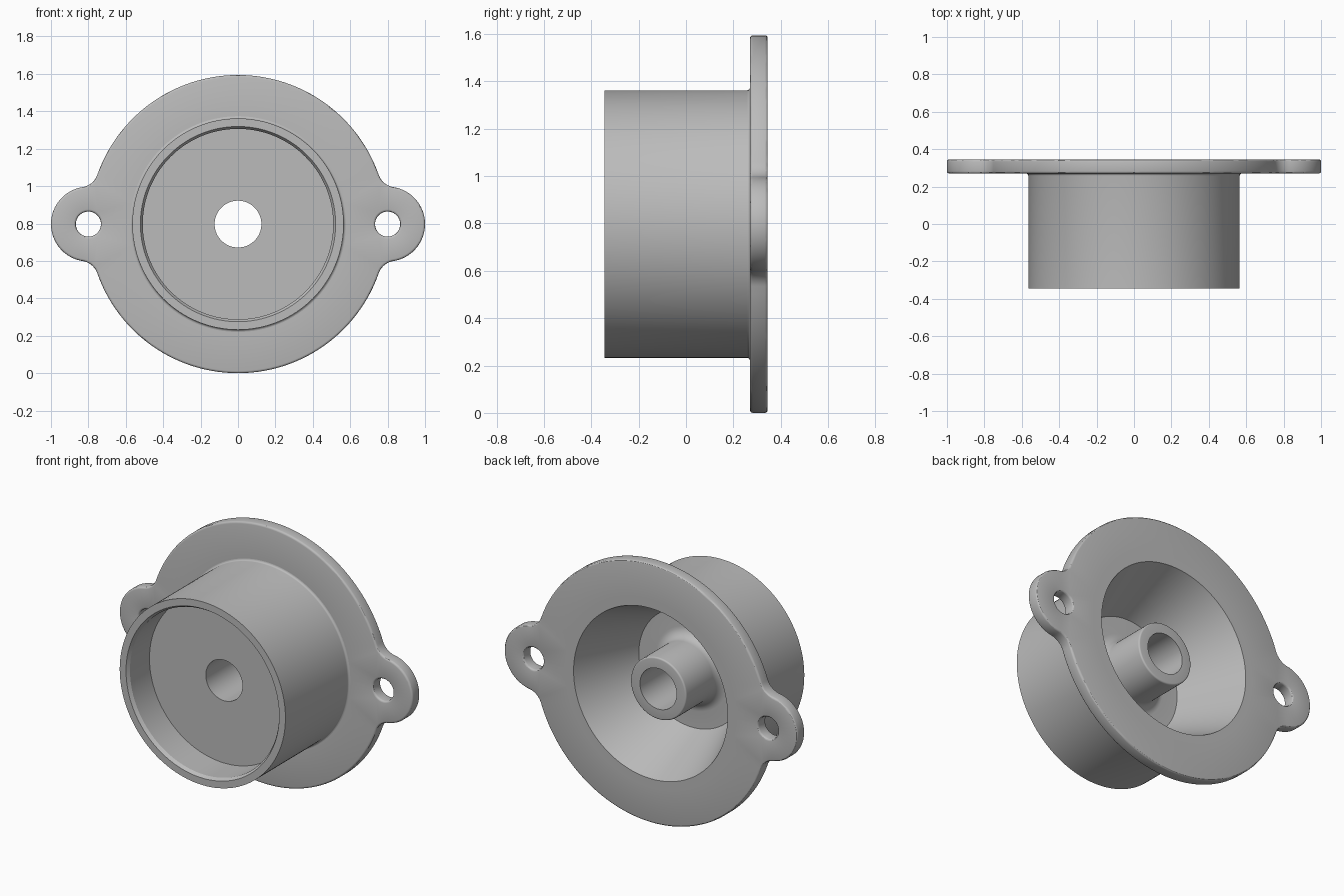
import bpy, bmesh
from math import sin, cos, pi, atan2, sqrt
from mathutils import Matrix

cube = bpy.data.objects.get("Cube")
if cube:
    bpy.data.objects.remove(cube)

SEG = 128
CENTRE_Z = 0.797
FRONT, FLANGE, BACK = -0.345, 0.27, 0.345   # depths along y
SEAM = 0.577                                # flange meets housing here

metal = bpy.data.materials.new("grey_metal")
metal.use_nodes = True
grey = (0.5, 0.5, 0.5, 1)
metal.diffuse_color = grey
metal.node_tree.nodes["Principled BSDF"].inputs["Base Color"].default_value = grey


def arc(cx, cy, r, a0, a1, n):
    return [(cx + r * cos(a0 + (a1 - a0) * i / n),
             cy + r * sin(a0 + (a1 - a0) * i / n)) for i in range(n + 1)]


def finish(bm, name):
    bmesh.ops.recalc_face_normals(bm, faces=bm.faces)
    mesh = bpy.data.meshes.new(name)
    bm.to_mesh(mesh)
    bm.free()
    mesh.materials.append(metal)
    ob = bpy.data.objects.new(name, mesh)
    ob.location.z = CENTRE_Z
    bpy.context.collection.objects.link(ob)
    bpy.ops.object.select_all(action='DESELECT')
    ob.select_set(True)
    bpy.context.view_layer.objects.active = ob
    bpy.ops.object.shade_smooth_by_angle(angle=pi / 6)


def make_housing():
    # turned section (radius, depth): cup, front recess, bore, boss, rear cone
    f = 0.012
    section = arc(SEAM, FLANGE - f, f, pi / 2, pi, 4)
    section += [(0.565, FRONT), (0.522, FRONT), (0.509, FRONT + 0.02),
                (0.509, -0.135), (0.125, -0.135), (0.125, 0.27)]
    section += arc(0.18, 0.26, 0.01, pi / 2, 0, 4)
    section += arc(0.255, 0.01, 0.065, pi, 1.5 * pi, 8)
    section += [(0.36, -0.055), (0.525, BACK), (SEAM, BACK)]
    bm = bmesh.new()
    verts = [bm.verts.new((r, y, 0)) for r, y in section]
    edges = [bm.edges.new(pair) for pair in zip(verts, verts[1:])]
    bmesh.ops.spin(bm, geom=verts + edges, cent=(0, 0, 0), axis=(0, 1, 0),
                   angle=2 * pi, steps=SEG, use_merge=True)
    bmesh.ops.remove_doubles(bm, verts=bm.verts, dist=1e-5)
    finish(bm, "housing")


def flange_outline():
    # disc and two lugs joined by tangent fillets
    disc, lug, lug_x, fil = 0.797, 0.2, 0.8, 0.1
    fx = ((disc + fil) ** 2 - (lug + fil) ** 2 + lug_x ** 2) / (2 * lug_x)
    fz = sqrt((disc + fil) ** 2 - fx ** 2)
    a_disc, a_lug = atan2(fz, fx), atan2(fz, fx - lug_x)
    quarter = arc(lug_x, 0, lug, 0, a_lug, 20)
    quarter += arc(fx, fz, fil, a_lug - pi, a_disc - pi, 12)[1:]
    quarter += arc(0, 0, disc, a_disc, pi / 2, 28)[1:]
    half = quarter + [(-x, z) for x, z in reversed(quarter[:-1])]
    return half + [(x, -z) for x, z in reversed(half[1:-1])]


def make_flange():
    bm = bmesh.new()
    loops = [flange_outline(), arc(0, 0, SEAM, 0, 2 * pi, SEG)[:-1]]
    loops += [arc(s * 0.8, 0, 0.067, 0, 2 * pi, 40)[:-1] for s in (-1, 1)]
    edges = []
    for loop in loops:
        verts = [bm.verts.new((x, FLANGE, z)) for x, z in loop]
        edges += [bm.edges.new((v, verts[i - 1])) for i, v in enumerate(verts)]
    bmesh.ops.triangle_fill(bm, edges=edges, use_beauty=True)
    made = bmesh.ops.extrude_face_region(bm, geom=bm.faces[:], use_keep_orig=True)
    moved = [g for g in made["geom"] if isinstance(g, bmesh.types.BMVert)]
    bmesh.ops.translate(bm, verts=moved, vec=(0, BACK - FLANGE, 0))
    bmesh.ops.recalc_face_normals(bm, faces=bm.faces)

    def radius(v):
        return sqrt(v.co.x ** 2 + v.co.z ** 2)

    # soften the rims, except at the seam, which stays open to the housing
    rims = [e for e in bm.edges if len(e.link_faces) == 2
            and e.calc_face_angle() > 1 and radius(e.verts[0]) > SEAM + 0.01]
    bmesh.ops.bevel(bm, geom=rims, offset=0.012, segments=3, profile=0.5,
                    affect='EDGES', clamp_overlap=True)
    seam = [f for f in bm.faces if all(abs(radius(v) - SEAM) < 1e-4 for v in f.verts)]
    bmesh.ops.delete(bm, geom=seam, context='FACES')
    finish(bm, "flange")


make_housing()
make_flange()
